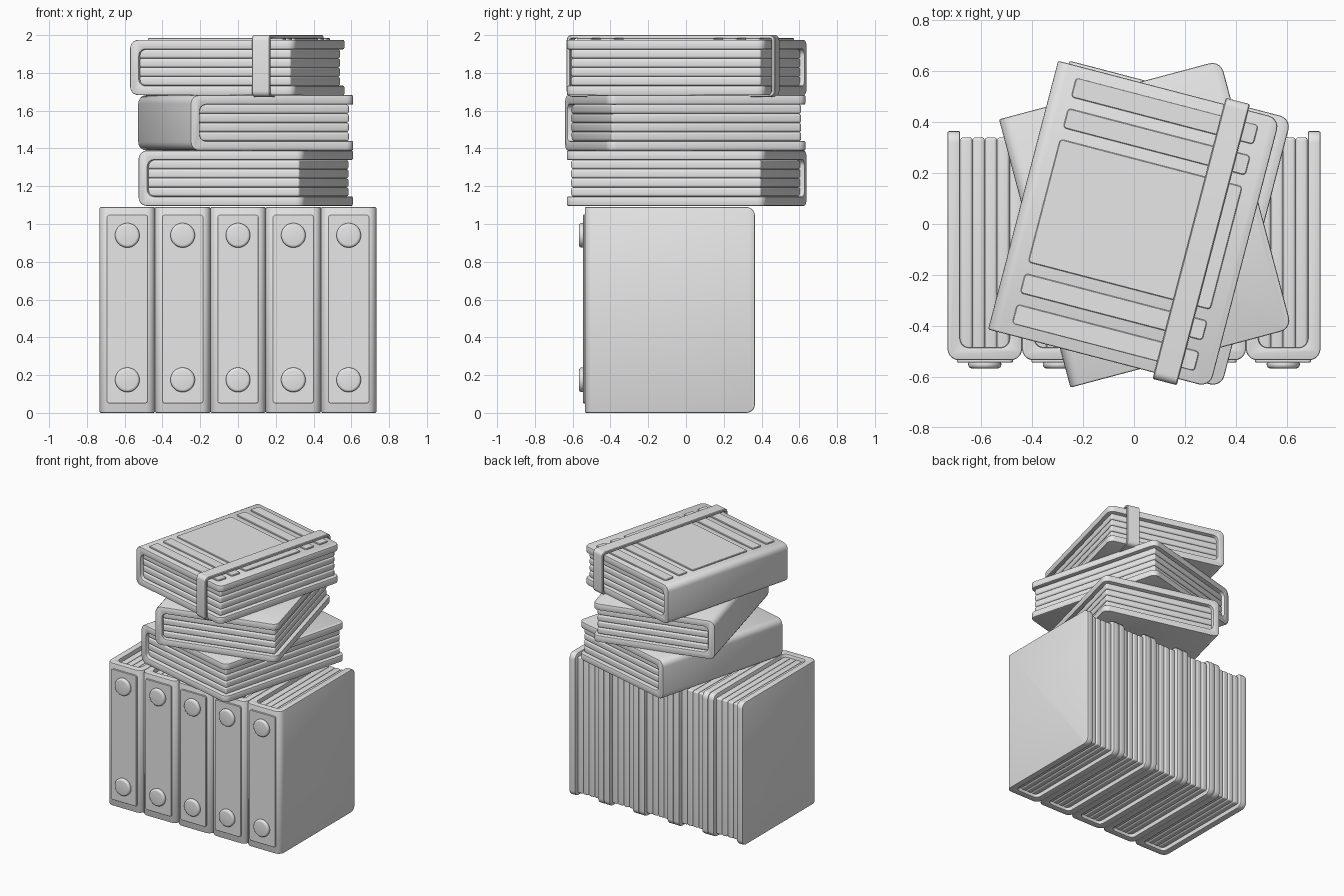
import bpy, bmesh, math
from mathutils import Matrix, Vector

if "Cube" in bpy.data.objects:
    bpy.data.objects.remove(bpy.data.objects["Cube"])

DEPTH, HEIGHT, THICK, BOARD = 0.90, 1.09, 0.293, 0.05
HD, HH, HT = DEPTH / 2, HEIGHT / 2, THICK / 2

grey = bpy.data.materials.new("plain_grey")
grey.use_nodes = True
grey.diffuse_color = (0.8, 0.8, 0.8, 1)
grey.node_tree.nodes["Principled BSDF"].inputs["Base Color"].default_value = grey.diffuse_color


def rounded(corners, steps=5):
    """Outline from (a, b, radius) corners, each replaced by a fillet."""
    out = []
    for i, (a, b, r) in enumerate(corners):
        p = Vector((a, b))
        if r == 0:
            out.append(p)
            continue
        d1 = (Vector(corners[i - 1][:2]) - p).normalized()
        d2 = (Vector(corners[(i + 1) % len(corners)][:2]) - p).normalized()
        c = p + (d1 + d2) * r
        for k in range(steps + 1):
            t = k / steps * math.pi / 2
            out.append(c - d2 * r * math.cos(t) - d1 * r * math.sin(t))
    return out


def rect(a0, a1, b0, b1, r):
    return rounded([(a0, b0, r), (a1, b0, r), (a1, b1, r), (a0, b1, r)])


def prism(outline, lo, hi, axes):
    """Extrude an outline; axes gives the two outline axes, then the extrusion axis."""
    bm = bmesh.new()

    def vert(p, h):
        co = Vector()
        co[axes[0]], co[axes[1]], co[axes[2]] = p[0], p[1], h
        return bm.verts.new(co)
    rings = [[vert(p, h) for p in outline] for h in (lo, hi)]
    for ring in rings:
        bm.faces.new(ring)
    for i in range(len(outline)):
        bm.faces.new((rings[0][i - 1], rings[0][i], rings[1][i], rings[1][i - 1]))
    bmesh.ops.recalc_face_normals(bm, faces=bm.faces)
    return bm


def soften(bm, width, segments=2):
    sharp = [e for e in bm.edges if e.calc_face_angle(0) > 0.7]
    bmesh.ops.bevel(bm, geom=sharp, offset=width, segments=segments, profile=0.5,
                    affect='EDGES', clamp_overlap=True)


def to_mesh(bm, name):
    mesh = bpy.data.meshes.new(name)
    bm.to_mesh(mesh)
    bm.free()
    mesh.materials.append(grey)
    return mesh


def place(mesh, name, matrix):
    ob = bpy.data.objects.new(name, mesh)
    bpy.context.collection.objects.link(ob)
    ob.matrix_world = matrix
    return ob


# Book axes: 0 = spine to fore edge, 1 = along the spine, 2 = through the thickness
U_V, U_W, V_W = (0, 1, 2), (0, 2, 1), (1, 2, 0)

# Cover: U-shaped section with rounded fore-edge corners
inner = HT - BOARD
bm = prism(rounded([(HD, -HT, 0), (-HD, -HT, 0.045), (-HD, HT, 0.045), (HD, HT, 0),
                    (HD, inner, 0), (BOARD - HD, inner, 0.035),
                    (BOARD - HD, -inner, 0.035), (HD, -inner, 0)]), -HH, HH, U_W)
tips = [e for e in bm.edges if all(v.co.x > HD - 0.001 and abs(v.co.y) > HH - 0.001 for v in e.verts)
        and abs(e.verts[0].co.z - e.verts[1].co.z) > 0.01]
bmesh.ops.bevel(bm, geom=tips, offset=0.045, segments=5, profile=0.5, affect='EDGES')
soften(bm, 0.007)
cover = to_mesh(bm, "cover")

# Pages: thick sections with rounded edges, side by side
SECTIONS = 4
step = 2 * inner / SECTIONS
bm = prism(rect(0.02 - HD, HD - 0.025, 0.025 - HH, HH - 0.025, 0.012), -step / 2, step / 2, U_V)
soften(bm, step * 0.42, 4)
section = to_mesh(bm, "page_section")

# Spine plate and stud for the standing books
bm = prism(rect(0.05 - HH, HH - 0.04, -0.11, 0.11, 0.015), -HD - 0.009, -HD + 0.01, V_W)
soften(bm, 0.003, 1)
spine_plate = to_mesh(bm, "spine_plate")
ring = [(0.065 * math.cos(k * math.tau / 32), 0.065 * math.sin(k * math.tau / 32)) for k in range(32)]
bm = prism(ring, -HD - 0.032, -HD, V_W)
soften(bm, 0.014, 4)
stud = to_mesh(bm, "spine_stud")


def book(name, matrix):
    place(cover, name + "_cover", matrix)
    for i in range(SECTIONS):
        w = (i - (SECTIONS - 1) / 2) * step
        place(section, f"{name}_pages_{i + 1}", matrix @ Matrix.Translation((0, 0, w)))


# Row of standing books, spines to the front
upright = Matrix(((0, 0, 1, 0), (1, 0, 0, 0), (0, 1, 0, 0), (0, 0, 0, 1)))
for i in range(5):
    name = f"standing_book_{i + 1}"
    m = Matrix.Translation(((i - 2) * THICK, HD - 0.535, HH)) @ upright
    book(name, m)
    place(spine_plate, name + "_spine_plate", m)
    for end, z in (("lower", 0.175), ("upper", 0.94)):
        place(stud, f"{name}_{end}_stud", m @ Matrix.Translation((0, z - HH, 0)))

# Stack of lying books, turned alternately
for i, (name, x, turn) in enumerate((("bottom_book", 0.045, -14.6), ("middle_book", 0.045, 14.9),
                                     ("top_book", 0, -14.6))):
    m = Matrix.Translation((x, 0, HEIGHT + 0.006 + (i + 0.5) * THICK)) @ Matrix.Rotation(math.radians(turn), 4, 'Z')
    book(name, m)

# Raised panels on the top book
panels = [("centre_panel", -0.25, 0.25)]
for side, s in (("front", -1), ("back", 1)):
    panels += [(side + "_inner_panel", *sorted((s * 0.295, s * 0.375))),
               (side + "_outer_panel", *sorted((s * 0.42, s * 0.50)))]
for name, lo, hi in panels:
    bm = prism(rect(-0.365, 0.375, lo, hi, 0.014), HT - 0.01, HT + 0.009, U_V)
    soften(bm, 0.003, 1)
    place(to_mesh(bm, name), name, m)

# Strap wrapped round the top book, its ends meeting underneath
top, base, side, t = 0.173, -0.155, 0.57, 0.02
bm = prism(rounded([(0.01, base, 0), (side, base, 0.03), (side, top, 0.03), (-side, top, 0.03),
                    (-side, base, 0.03), (-0.01, base, 0), (-0.01, base + t, 0),
                    (t - side, base + t, 0.01), (t - side, top - t, 0.01), (side - t, top - t, 0.01),
                    (side - t, base + t, 0.01), (0.01, base + t, 0)]), 0.224, 0.322, V_W)
soften(bm, 0.004, 1)
place(to_mesh(bm, "strap"), "strap", m)

# Smooth shading with crisp edges
bpy.ops.object.select_all(action='DESELECT')
done = set()
for ob in list(bpy.context.scene.objects):
    if ob.type == 'MESH' and ob.data.materials and ob.data.materials[0] == grey and ob.data.name not in done:
        done.add(ob.data.name)
        ob.select_set(True)
        bpy.context.view_layer.objects.active = ob
bpy.ops.object.shade_smooth_by_angle(angle=math.radians(40))
